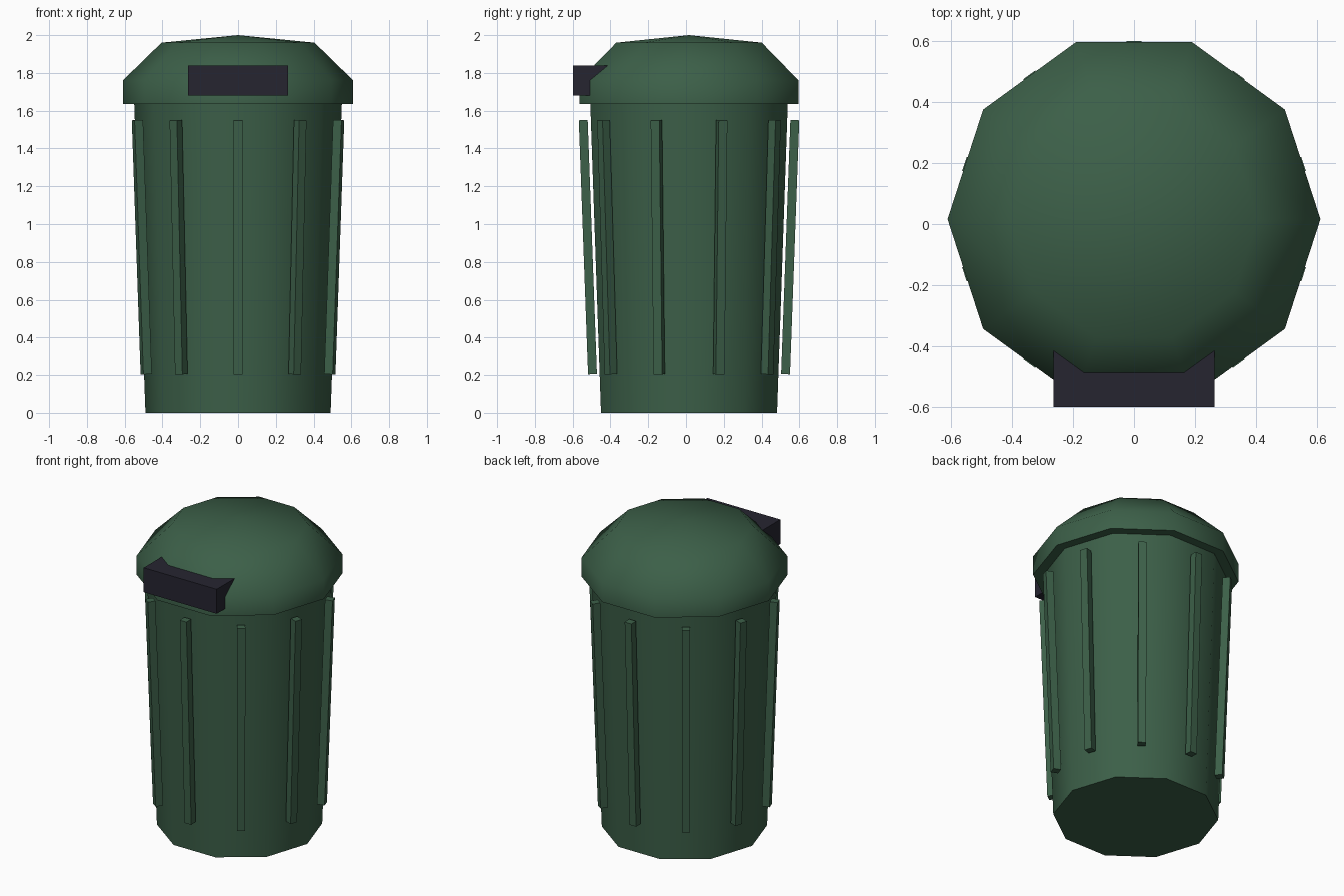
import bpy
import bmesh
from math import pi, sin, cos, radians, atan2, hypot

if "Cube" in bpy.data.objects:
    bpy.data.objects.remove(bpy.data.objects["Cube"], do_unlink=True)

SIDES = 10
CENTRE_Y = 0.016


def material(name, rgb):
    mat = bpy.data.materials.new(name)
    mat.use_nodes = True
    colour = (*rgb, 1.0)
    mat.diffuse_color = colour
    mat.node_tree.nodes["Principled BSDF"].inputs["Base Color"].default_value = colour
    return mat


green = material("bin green", (0.045, 0.115, 0.065))
dark = material("handle charcoal", (0.019, 0.018, 0.030))


def lathe(name, profile, mat):
    """Ten-sided solid of revolution; zero radius makes an apex."""
    bm = bmesh.new()
    rings = []
    for r, z in profile:
        count = SIDES if r else 1
        rings.append([bm.verts.new((r * cos(2 * pi * i / SIDES),
                                    r * sin(2 * pi * i / SIDES), z))
                      for i in range(count)])
    for low, high in zip(rings, rings[1:]):
        for i in range(SIDES):
            j = (i + 1) % SIDES
            if len(high) == 1:
                bm.faces.new((low[i], low[j], high[0]))
            else:
                bm.faces.new((low[i], low[j], high[j], high[i]))
    bm.faces.new(rings[0][::-1])
    if len(rings[-1]) > 1:
        bm.faces.new(rings[-1])
    mesh = bpy.data.meshes.new(name)
    bm.to_mesh(mesh)
    bm.free()
    mesh.materials.append(mat)
    obj = bpy.data.objects.new(name, mesh)
    obj.location.y = CENTRE_Y
    bpy.context.collection.objects.link(obj)
    bpy.ops.object.select_all(action="DESELECT")
    obj.select_set(True)
    bpy.context.view_layer.objects.active = obj
    bpy.ops.object.shade_smooth_by_angle(angle=radians(60))
    return obj


def box(name, size, location, mat, rotation=(0, 0, 0)):
    bpy.ops.mesh.primitive_cube_add(size=1, location=location, rotation=rotation)
    obj = bpy.context.object
    obj.name = name
    obj.scale = size
    obj.data.materials.append(mat)
    return obj


# Tapered body and domed lid
lathe("body", [(0.49, 0), (0.55, 1.65)], green)
lathe("lid", [(0.61, 1.635), (0.61, 1.76), (0.405, 1.96), (0, 2.0)], green)

# Leaning ribs, one in front of each flat side
r_low, r_high, z_low, z_high = 0.511, 0.56, 0.205, 1.55
lean = atan2(r_high - r_low, z_high - z_low)
length = hypot(r_high - r_low, z_high - z_low)
r_mid = (r_low + r_high) / 2
for k in range(SIDES):
    a = 2 * pi * (k + 0.5) / SIDES
    box(f"rib_{k + 1}", (0.047, 0.048, length),
        (r_mid * cos(a), CENTRE_Y + r_mid * sin(a), (z_low + z_high) / 2),
        green, (0, lean, a))

# Front handle block, sunk into the lid
box("handle", (0.528, 0.3, 0.16), (0, -0.448, 1.76), dark)
